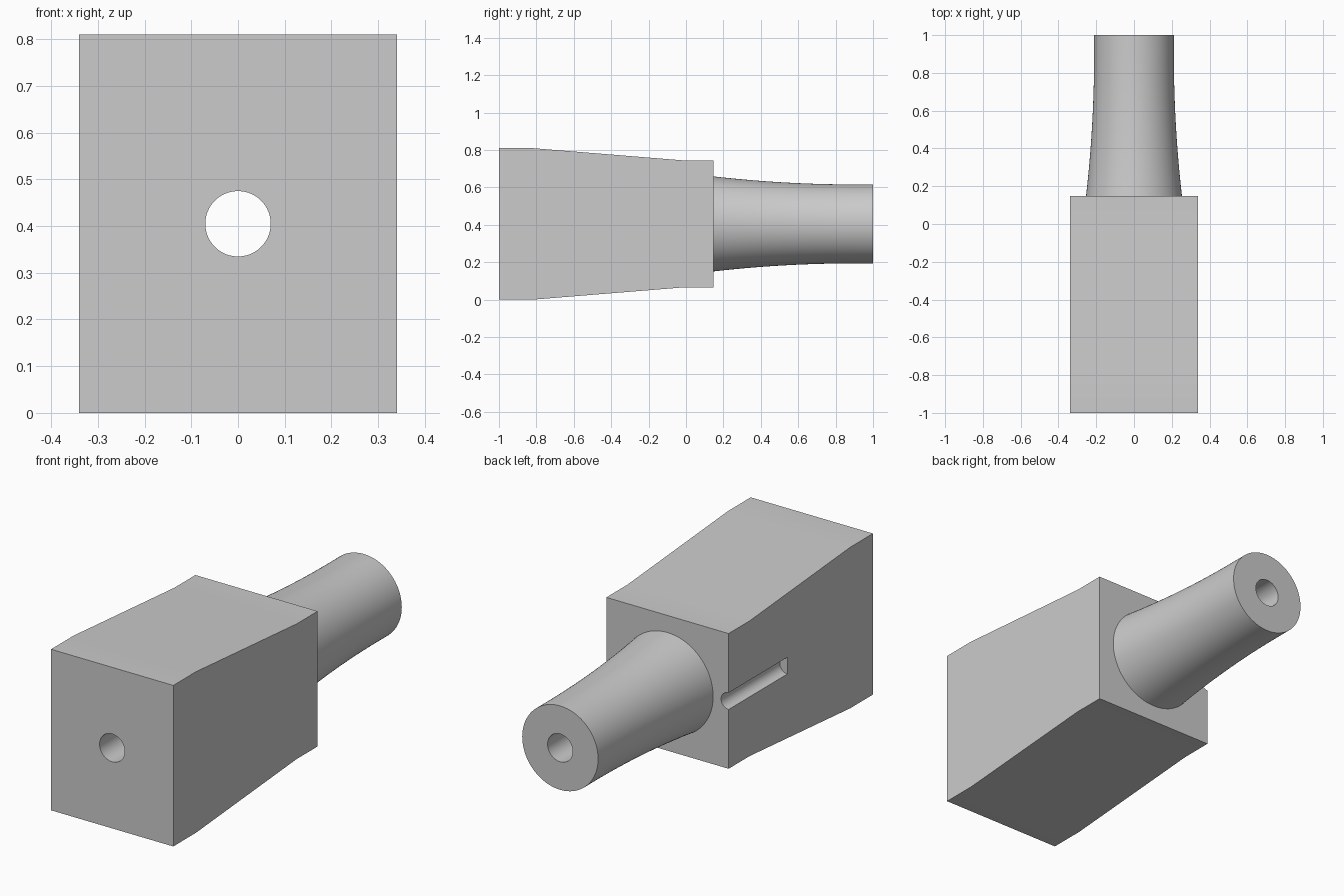
import bpy, bmesh, math
from mathutils import Matrix, Vector

if "Cube" in bpy.data.objects:
    bpy.data.objects.remove(bpy.data.objects["Cube"], do_unlink=True)

AXIS_Z = 0.405      # height of the centre line
HALF_WIDTH = 0.34
BACK = 0.147        # where the block ends and the stem begins
BORE = 0.07
SEGMENTS = 96

grey = bpy.data.materials.new("plain_grey")
grey.use_nodes = True
colour = (0.6, 0.6, 0.6, 1)
grey.diffuse_color = colour
grey.node_tree.nodes["Principled BSDF"].inputs["Base Color"].default_value = colour


def make_object(name, bm):
    bmesh.ops.recalc_face_normals(bm, faces=bm.faces)
    mesh = bpy.data.meshes.new(name)
    bm.to_mesh(mesh)
    bm.free()
    mesh.materials.append(grey)
    obj = bpy.data.objects.new(name, mesh)
    bpy.context.collection.objects.link(obj)
    return obj


def activate(obj):
    bpy.ops.object.select_all(action='DESELECT')
    obj.select_set(True)
    bpy.context.view_layer.objects.active = obj


def rod(name, radius, start, end, x=0.0):
    """Cylinder lying along y at the height of the centre line."""
    bm = bmesh.new()
    place = (Matrix.Translation((x, (start + end) / 2, AXIS_Z))
             @ Matrix.Rotation(math.pi / 2, 4, 'X'))
    bmesh.ops.create_cone(bm, cap_ends=True, segments=SEGMENTS, radius1=radius,
                          radius2=radius, depth=end - start, matrix=place)
    return make_object(name, bm)


def cut(target, cutter):
    activate(target)
    mod = target.modifiers.new("cut", 'BOOLEAN')
    mod.operation = 'DIFFERENCE'
    mod.solver = 'EXACT'
    mod.object = cutter
    bpy.ops.object.modifier_apply(modifier=mod.name)
    bpy.data.objects.remove(cutter, do_unlink=True)


# Tapered block: side profile extruded across x
half_heights = [(-1, 0.405), (-0.82, 0.405), (-0.02, 0.34), (BACK, 0.34)]
outline = [(y, AXIS_Z + h) for y, h in half_heights]
outline += [(y, AXIS_Z - h) for y, h in reversed(half_heights)]
bm = bmesh.new()
side = bm.faces.new([bm.verts.new((-HALF_WIDTH, y, z)) for y, z in outline])
grown = bmesh.ops.extrude_face_region(bm, geom=[side])
bmesh.ops.translate(bm, vec=(2 * HALF_WIDTH, 0, 0),
                    verts=[v for v in grown["geom"] if isinstance(v, bmesh.types.BMVert)])
block = make_object("tapered_block", bm)

# Through bore, and the half-round groove in one side
cut(block, rod("bore_cutter", BORE, -1.2, 0.4))
cut(block, rod("groove_cutter", 0.042, -0.32, 0.4, -HALF_WIDTH))

# Hollow stem: flared profile turned around the centre line
profile = []
STEPS = 16
for i in range(STEPS + 1):
    y = BACK + (1 - BACK) * i / STEPS
    flare = max(0, (0.9 - y) / (0.9 - BACK))
    profile.append((0.211 + 0.043 * flare ** 2, y))
profile += [(BORE, 1), (BORE, BACK)]
bm = bmesh.new()
verts = [bm.verts.new((r, y, AXIS_Z)) for r, y in profile]
edges = [bm.edges.new(pair) for pair in zip(verts, verts[1:])]
bmesh.ops.spin(bm, geom=verts + edges, cent=(0, 0, AXIS_Z), axis=(0, 1, 0),
               angle=2 * math.pi, steps=SEGMENTS, use_duplicate=False)
bmesh.ops.remove_doubles(bm, verts=bm.verts, dist=0.0001)
# close the hidden seat so the stem is a solid ring
bmesh.ops.bridge_loops(bm, edges=[e for e in bm.edges if e.is_boundary])
stem = make_object("stem", bm)

for obj in (block, stem):
    activate(obj)
    bpy.ops.object.shade_smooth_by_angle(angle=math.radians(30))
